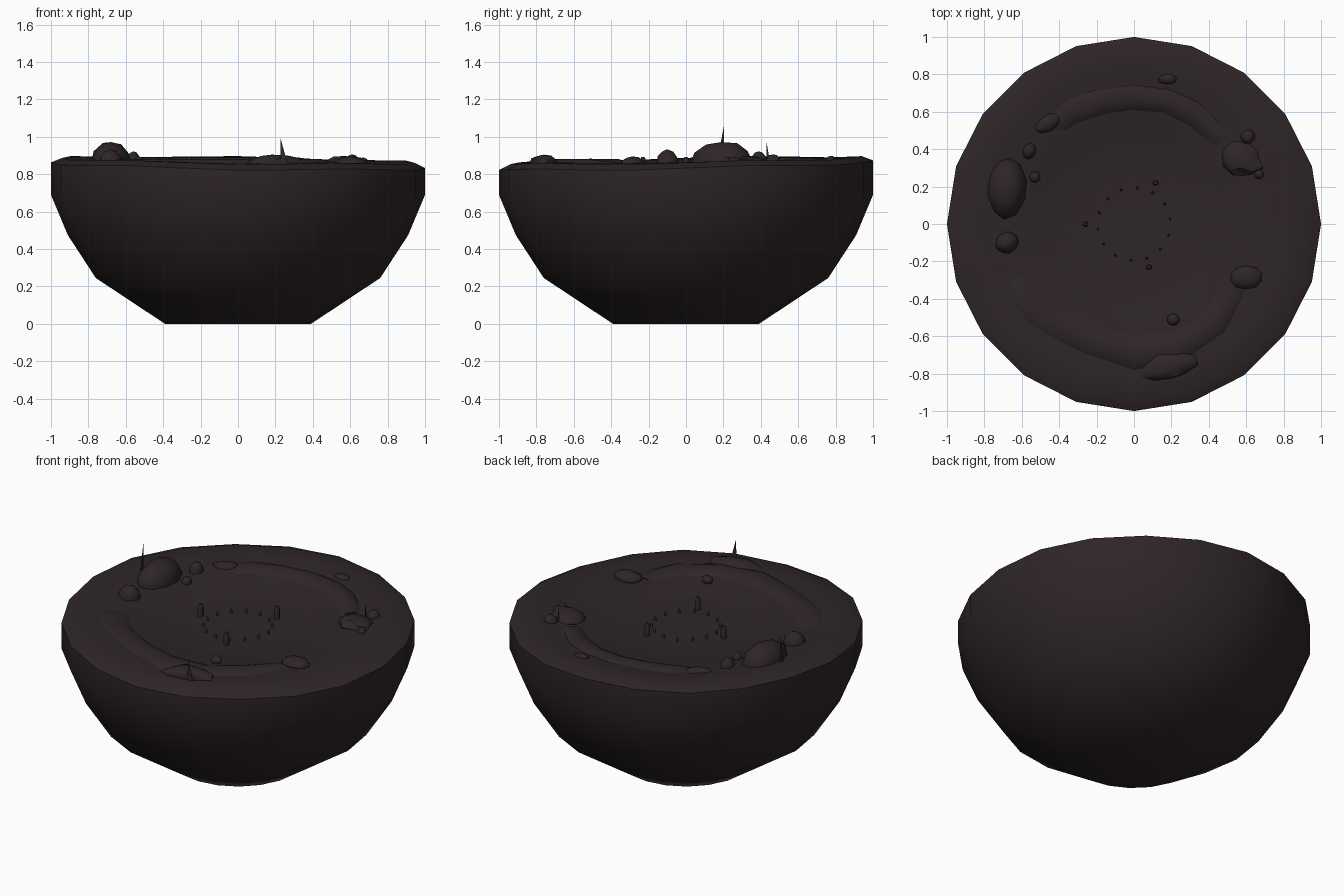
import bpy, bmesh, math, random
from mathutils import Vector, noise

if "Cube" in bpy.data.objects:
    bpy.data.objects.remove(bpy.data.objects["Cube"])

random.seed(4)
soil = bpy.data.materials.new("dark soil")
soil.diffuse_color = (0.028, 0.019, 0.019, 1)
soil.use_nodes = True
soil.node_tree.nodes["Principled BSDF"].inputs["Base Color"].default_value = soil.diffuse_color


def make(name, bm, angle=None):
    bmesh.ops.recalc_face_normals(bm, faces=bm.faces)
    me = bpy.data.meshes.new(name)
    bm.to_mesh(me)
    bm.free()
    me.materials.append(soil)
    ob = bpy.data.objects.new(name, me)
    bpy.context.collection.objects.link(ob)
    if angle:
        bpy.ops.object.select_all(action='DESELECT')
        ob.select_set(True)
        bpy.context.view_layer.objects.active = ob
        bpy.ops.object.shade_smooth_by_angle(angle=math.radians(angle))
    return ob


def bridge(bm, a, b, closed=True):
    n = len(a)
    for i in range(n if closed else n - 1):
        j = (i + 1) % n
        bm.faces.new((a[i], a[j], b[j], b[i]))


# Island: 20-sided lathe, bowl below and a wavy shallow basin on top
SEG = 20
bowl = [(0.39, 0), (0.76, 0.245), (0.91, 0.475), (1.0, 0.69)]
top = [(1.0, 0.848), (0.94, 0.875), (0.82, 0.872), (0.7, 0.862),
       (0.56, 0.85), (0.47, 0.828), (0.3, 0.818), (0.12, 0.815)]


def wave(x, y, r):
    w = -0.015 * x + 0.02 * y + 0.006 * math.sin(5 * math.atan2(y, x))
    return w * max(0, (r - 0.5) * 2)


bm = bmesh.new()
rings = []
for k, (r, z) in enumerate(bowl + top):
    ring = []
    for i in range(SEG):
        t = 2 * math.pi * i / SEG
        x, y = r * math.cos(t), r * math.sin(t)
        ring.append(bm.verts.new((x, y, z + (wave(x, y, r) if k >= 4 else 0))))
    rings.append(ring)
for a, b in zip(rings, rings[1:]):
    bridge(bm, a, b)
bm.faces.new(rings[0])
bm.faces.new(rings[-1])
make("island", bm, 60)


# Low curved earth ridges: half-round section swept between two edge lines
def ridge(name, inner, outer, crown, base):
    bm = bmesh.new()
    rows = []
    for k, (a, b) in enumerate(zip(inner, outer)):
        a, b = Vector(a), Vector(b)
        end = k in (0, len(inner) - 1)
        row = []
        for s in range(7):
            f = s / 6
            p = a.lerp(b, f)
            h = math.sin(math.pi * f) ** 0.7 * (crown - base) * (0.5 if end else 1)
            row.append(bm.verts.new((p.x, p.y, base + h)))
        rows.append(row)
    for a, b in zip(rows, rows[1:]):
        bridge(bm, a, b)
    bm.faces.new(rows[0])
    bm.faces.new(rows[-1])
    make(name, bm, 50)


ridge("front_ridge",
      [(-.52, -.27), (-.49, -.34), (-.37, -.44), (-.2, -.53), (0, -.575),
       (.2, -.57), (.35, -.47), (.45, -.33)],
      [(-.74, -.27), (-.73, -.39), (-.6, -.57), (-.3, -.71), (0, -.81),
       (.25, -.77), (.5, -.6), (.65, -.33)], 0.882, 0.835)
ridge("back_ridge",
      [(-.39, .46), (-.3, .52), (-.15, .57), (0, .59), (.15, .58), (.28, .52), (.42, .4)],
      [(-.52, .6), (-.38, .7), (-.2, .76), (0, .785), (.2, .75), (.36, .67), (.54, .5)],
      0.89, 0.84)


# Rocks: distorted low-poly spheres, half buried (x, y, rx, ry, top, turn)
def rock(name, x, y, rx, ry, zt, turn=0, rough=0.12, angle=40, base=0.86):
    bm = bmesh.new()
    bmesh.ops.create_icosphere(bm, subdivisions=2, radius=1)
    off = Vector((random.random() * 9, random.random() * 9, 0))
    c, s = math.cos(turn), math.sin(turn)
    for v in bm.verts:
        p = v.co * (1 + rough * noise.noise(v.co * 1.3 + off))
        px, py = p.x * rx, p.y * ry
        v.co = (x + c * px - s * py, y + s * px + c * py, base + p.z * (zt - base))
    make(name, bm, angle)


rocks = [(-.68, .19, .108, .168, .98, -.1), (-.68, -.1, .065, .058, .93, .3),
         (-.56, .39, .036, .045, .925, -.3), (-.53, .25, .03, .03, .895, 0),
         (.57, .35, .12, .088, .9, -.35), (.61, .465, .04, .04, .91, 0),
         (.67, .265, .026, .026, .89, 0), (.6, -.285, .088, .063, .895, 0),
         (.18, -.76, .145, .07, .905, .2), (.21, -.51, .035, .032, .885, 0),
         (.18, .775, .058, .032, .9, 0), (-.46, .54, .082, .045, .895, .5)]
for i, r in enumerate(rocks):
    rock(f"rock_{i + 1}", *r, rough=0.35 if i in (4, 8) else 0.12)


# Upright pegs and a circle of tiny stones in the middle
def peg(name, x, y, r, z0, z1, n):
    bm = bmesh.new()
    rows = [[bm.verts.new((x + q * r * math.cos(2 * math.pi * i / n),
                           y + q * r * math.sin(2 * math.pi * i / n), z))
             for i in range(n)]
            for q, z in ((1, z0), (1, z0 + .75 * (z1 - z0)), (.5, z1))]
    for a, b in zip(rows, rows[1:]):
        bridge(bm, a, b)
    bm.faces.new(rows[0])
    bm.faces.new(rows[-1])
    make(name, bm, 60)


for i, (x, y) in enumerate([(.115, .22), (-.26, 0), (.08, -.23)]):
    peg(f"peg_{i + 1}", x, y, .017, .8, .893, 8)
for i in range(14):
    t = 2 * math.pi * (i + .3) / 14
    peg(f"small_stone_{i + 1}", .195 * math.cos(t), .195 * math.sin(t), .007, .81, .84, 6)


# Thin upright blades: flat triangles
def blade(name, pts):
    bm = bmesh.new()
    bm.faces.new([bm.verts.new(p) for p in pts])
    make(name, bm)


blade("left_blade", [(-.795, .165, .86), (-.795, .205, .86), (-.795, .203, 1.06)])
blade("front_blade", [(.225, -.82, .82), (.275, -.82, .82), (.228, -.82, .99)])
blade("right_blade", [(.575, .43, .86), (.575, .45, .86), (.575, .431, .97)])
